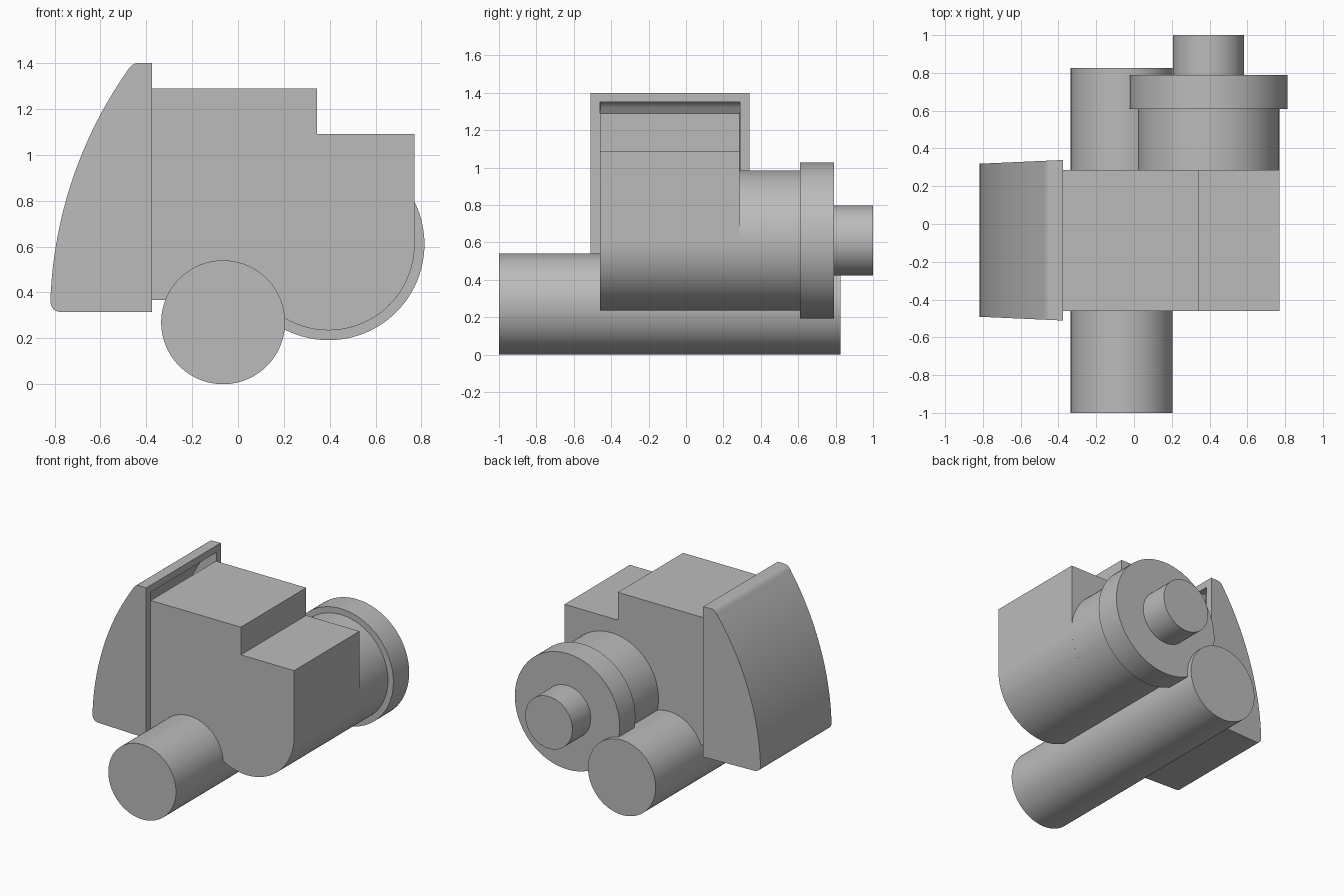
import bpy
import bmesh
from math import sin, cos, asin, pi, radians
from mathutils import Vector

cube = bpy.data.objects.get("Cube")
if cube:
    bpy.data.objects.remove(cube, do_unlink=True)

# One plain grey for every part
GREY = (0.5, 0.5, 0.5, 1)
grey = bpy.data.materials.new("plain grey")
grey.use_nodes = True
grey.diffuse_color = GREY
grey.node_tree.nodes["Principled BSDF"].inputs["Base Color"].default_value = GREY


def finish(name, bm):
    bmesh.ops.recalc_face_normals(bm, faces=bm.faces)
    mesh = bpy.data.meshes.new(name)
    bm.to_mesh(mesh)
    bm.free()
    mesh.materials.append(grey)
    obj = bpy.data.objects.new(name, mesh)
    bpy.context.collection.objects.link(obj)
    bpy.ops.object.select_all(action="DESELECT")
    obj.select_set(True)
    bpy.context.view_layer.objects.active = obj
    bpy.ops.object.shade_smooth_by_angle(angle=radians(30))
    return obj


def arc(cx, cz, r, a0, a1, n):
    angles = [a0 + (a1 - a0) * i / n for i in range(n + 1)]
    return [(cx + r * cos(a), cz + r * sin(a)) for a in angles]


def prism(name, profile, y0, y1):
    """Extrude an x-z outline along y."""
    bm = bmesh.new()
    face = bm.faces.new([bm.verts.new((x, y0, z)) for x, z in profile])
    out = bmesh.ops.extrude_face_region(bm, geom=[face], use_keep_orig=True)
    moved = [v for v in out["geom"] if isinstance(v, bmesh.types.BMVert)]
    bmesh.ops.translate(bm, verts=moved, vec=(0, y1 - y0, 0))
    return finish(name, bm)


def cylinder(name, cx, cz, r, y0, y1):
    prism(name, arc(cx, cz, r, 0, 2 * pi, 96)[:-1], y0, y1)


# Housing: stepped block with a rounded underside
AX, AZ, R = 0.395, 0.61, 0.375
OPEN_X, FLOOR = -0.375, 0.368
BACK_Y = 0.285
under = arc(AX, AZ, R, 0, asin((AZ - FLOOR) / R) - pi, 48)
prism("housing", [(OPEN_X, FLOOR), (OPEN_X, 1.29), (0.345, 1.29),
                  (0.345, 1.09), (AX + R, 1.09)] + under, -0.46, BACK_Y)

# Turned parts on the back, sharing one axis
cylinder("rear_barrel", AX, AZ, R, BACK_Y, 0.61)
cylinder("rear_flange", AX, AZ, 0.418, 0.61, 0.79)
cylinder("rear_shaft", AX, AZ, 0.188, 0.79, 1.0)

# Long roller running under the housing
cylinder("roller", -0.065, 0.27, 0.27, -1.0, 0.825)


def curve(p, c, q, n=8):
    p, c, q = Vector(p), Vector(c), Vector(q)
    return [tuple(p * (1 - t) ** 2 + c * 2 * t * (1 - t) + q * t * t)
            for t in (i / n for i in range(n + 1))]


def cover_outline(inset):
    """Open outline from the top of the opening, round the bow, to its foot."""
    top, foot, r = 1.4 - inset, 0.315 + inset, 1.858 - inset
    cx, cz = 1.039, 0.30
    bow = arc(cx, cz, r, pi - asin((top - 0.038 - cz) / r),
              pi - asin((foot + 0.052 - cz) / r), 32)
    (tx, tz), (bx, bz) = bow[0], bow[-1]
    upper = curve((tx + 0.047, top), (tx + 0.022, top), (tx, tz))
    lower = curve((bx, bz), (bx, foot), (bx + 0.05, foot))
    return [(OPEN_X, top)] + upper + bow[1:-1] + lower + [(OPEN_X, foot)]


# Hollow bowed cover, narrowing slightly away from its open side
bm = bmesh.new()
rims = []
for inset in (0, 0.05):
    sides = []
    for sign in (-1, 1):
        sides.append([bm.verts.new((x, -0.086 + sign * (
            0.425 - inset + 0.045 * (x - OPEN_X)), z))
            for x, z in cover_outline(inset)])
    front, back = sides
    bm.faces.new(front)
    bm.faces.new(back)
    for i in range(len(front) - 1):
        bm.faces.new((front[i], front[i + 1], back[i + 1], back[i]))
    rims.append([front[0], back[0], back[-1], front[-1]])
outer, inner = rims
for i in range(4):
    j = (i + 1) % 4
    bm.faces.new((outer[i], outer[j], inner[j], inner[i]))
finish("cover", bm)
